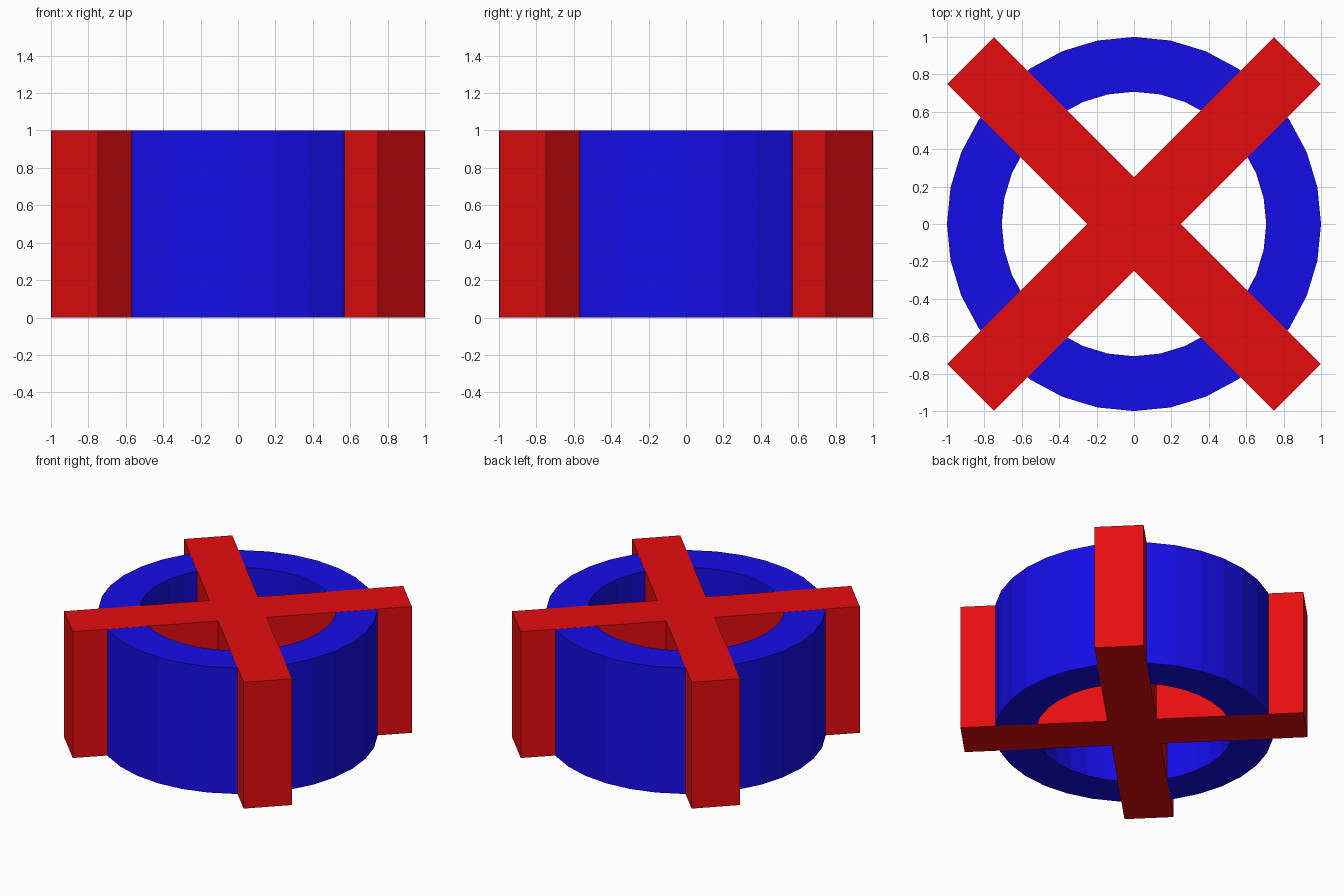
import bpy, bmesh
from math import cos, sin, pi, sqrt

if "Cube" in bpy.data.objects:
    bpy.data.objects.remove(bpy.data.objects["Cube"])


def material(name, colour):
    m = bpy.data.materials.new(name)
    m.diffuse_color = colour
    m.use_nodes = True
    m.node_tree.nodes["Principled BSDF"].inputs["Base Color"].default_value = m.diffuse_color
    return m


def finish(name, bm, mat):
    bmesh.ops.recalc_face_normals(bm, faces=bm.faces)
    me = bpy.data.meshes.new(name)
    bm.to_mesh(me)
    bm.free()
    me.materials.append(mat)
    ob = bpy.data.objects.new(name, me)
    bpy.context.collection.objects.link(ob)
    return ob


red = material("red", (0.8, 0.004, 0.005, 1))
blue = material("blue", (0.008, 0.004, 0.8, 1))

# Ring: rectangular section swept round 32 sides, a hair inside the cross's faces
SIDES = 32
section = [(0.707, 0.001), (1.0, 0.001), (1.0, 0.999), (0.707, 0.999)]
bm = bmesh.new()
loops = [[bm.verts.new((r * cos(2 * pi * i / SIDES), r * sin(2 * pi * i / SIDES), z))
          for r, z in section] for i in range(SIDES)]
for i in range(SIDES):
    a, b = loops[i], loops[(i + 1) % SIDES]
    for j in range(4):
        k = (j + 1) % 4
        bm.faces.new((a[j], b[j], b[k], a[k]))
finish("ring", bm, blue)

# Diagonal cross: one outline, three points per arm, extruded upward
HALF_WIDTH, REACH, HEIGHT = 0.25 / sqrt(2), 1.235, 1.0
bm = bmesh.new()
outline = []
for arm in range(4):
    t = pi / 4 + arm * pi / 2
    for u, v in [(REACH, -HALF_WIDTH), (REACH, HALF_WIDTH), (HALF_WIDTH, HALF_WIDTH)]:
        outline.append(bm.verts.new((u * cos(t) - v * sin(t), u * sin(t) + v * cos(t), 0)))
base = bm.faces.new(outline)
top = bmesh.ops.extrude_face_region(bm, geom=[base], use_keep_orig=True)["geom"]
bmesh.ops.translate(bm, vec=(0, 0, HEIGHT),
                    verts=[g for g in top if isinstance(g, bmesh.types.BMVert)])
finish("cross", bm, red)
